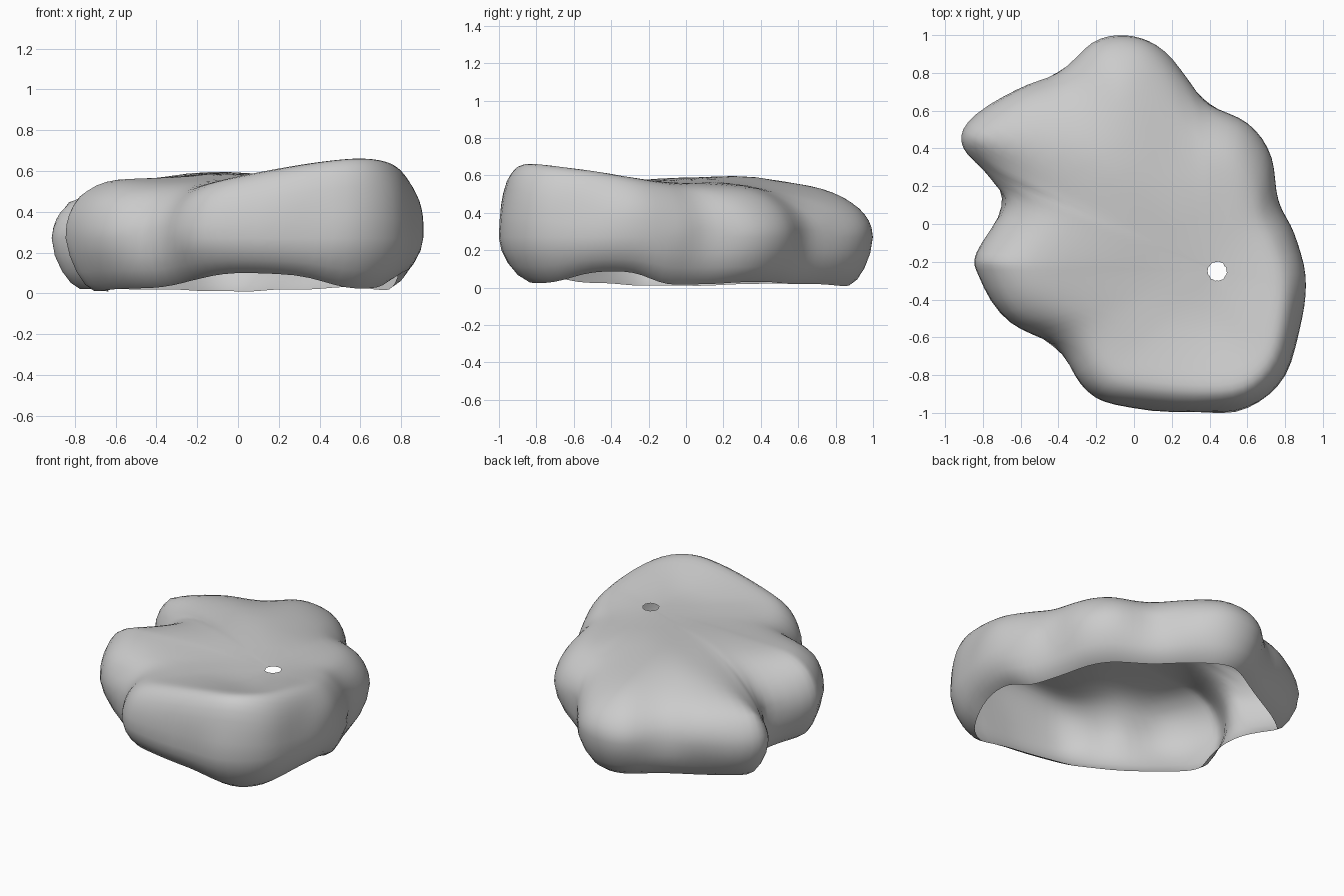
import bpy, bmesh, math
from mathutils import Vector, noise

if "Cube" in bpy.data.objects:
    bpy.data.objects.remove(bpy.data.objects["Cube"])

# Outline, counter-clockwise: x, y, top edge height, bottom edge height
OUTLINE = [
    (.91, -.27, .59, .08), (.85, -.05, .56, .02), (.77, .12, .55, .02), (.73, .35, .54, .03),
    (.60, .53, .54, .03), (.40, .64, .52, .02), (.28, .78, .53, .02), (.12, .95, .53, .01),
    (-.04, 1.0, .53, .01), (-.22, .96, .53, .01), (-.40, .79, .55, .02), (-.62, .71, .56, .02),
    (-.88, .54, .55, .02), (-.91, .40, .54, .02), (-.76, .25, .53, .02), (-.68, .10, .54, .01),
    (-.84, -.15, .58, .01), (-.82, -.28, .59, .01), (-.66, -.52, .56, .02), (-.42, -.64, .50, .03),
    (-.28, -.85, .53, .07), (-.10, -.96, .57, .10), (.30, -1.0, .64, .09), (.60, -.97, .675, .03),
    (.80, -.80, .66, .03), (.89, -.50, .63, .08)]
STEPS = 4
BELLY = .27                      # height of the widest ring
HOLE = Vector((.44, -.25))


def resample(pts):
    """Closed Catmull-Rom curve through the points."""
    out, n = [], len(pts)
    for i in range(n):
        p0, p1, p2, p3 = (Vector(pts[(i + k) % n]) for k in (-1, 0, 1, 2))
        for s in range(STEPS):
            t = s / STEPS
            out.append(.5 * (2 * p1 + (p2 - p0) * t + (2 * p0 - 5 * p1 + 4 * p2 - p3) * t * t
                             + (3 * p1 - p0 - 3 * p2 + p3) * t ** 3))
    return out


def inset(ring, dist):
    """Move a 2D ring inwards and relax it."""
    n = len(ring)
    res = []
    for i, p in enumerate(ring):
        d = (ring[(i + 1) % n] - ring[i - 1]).normalized()
        res.append(p + Vector((-d.y, d.x)) * dist)
    for _ in range(4):
        res = [res[i] * .5 + (res[i - 1] + res[(i + 1) % n]) * .25 for i in range(n)]
    return res


curve = resample(OUTLINE)
N = len(curve)
base = [Vector((p[0], p[1])) for p in curve]
top = [p[2] for p in curve]
bottom = [max(0, p[3]) for p in curve]
# steep shoulder at front right, soft at back and left
soft = [max(.4, min(1.45, 1 + .45 * (p.y - .6 * p.x))) for p in base]


def edge_distance(q):
    """Distance from a point to the outline."""
    best = 9
    for i, a in enumerate(base):
        ab = base[(i + 1) % N] - a
        t = max(0, min(1, (q - a).dot(ab) / ab.length_squared))
        best = min(best, (a + ab * t - q).length)
    return best


def top_height(q):
    """Rounded shoulder near the outline, gently uneven plateau inside."""
    d = edge_distance(q)
    w = [1 / ((p - q).length_squared + .0005) ** 1.5 for p in base]
    total = sum(w)
    rim = sum(a * b for a, b in zip(w, top)) / total
    m = sum(a * b for a, b in zip(w, soft)) / total
    t = max(0, min(1, (d - .15) / .45))
    t = t * t * (3 - 2 * t)
    bump = .04 * math.exp(-((q.x + .2) ** 2 + (q.y - .25) ** 2) / .2)
    plateau = rim + (.565 + bump - rim) * t
    u = min(1, d / (.26 * m))
    return BELLY + (plateau - BELLY) * math.sqrt(1 - (1 - u) ** 2)


# undercut wall from the open bottom rim up to the belly
rings = [[(p.x, p.y, BELLY) for p in base]]
ring, last = base, 0
for f, d in ((.66, .008), (.35, .035), (.12, .07), (0, .11)):
    ring = inset(ring, d - last)
    last = d
    rings.insert(0, [(p.x, p.y, b + (BELLY - b) * f) for p, b in zip(ring, bottom)])
first_top = len(rings)

# shoulder and top surface, running in to the small hole
for s in (.006, .018, .035, .06, .09, .125, .165, .21, .26, .32, .4, .5, .6, .7, .8, .9, 1):
    row = []
    for p in base:
        d = (p - HOLE).normalized()
        r = .05 + .006 * noise.noise(Vector((d.x * 3, d.y * 3, 0)))
        q = p.lerp(HOLE + d * r, s)
        row.append((q.x, q.y, top_height(q)))
    rings.append(row)

bm = bmesh.new()
grid = [[bm.verts.new(c) for c in row] for row in rings]
for a, b in zip(grid, grid[1:]):
    for i in range(N):
        j = (i + 1) % N
        bm.faces.new((a[i], a[j], b[j], b[i]))

# soften creases on the top surface
inner = [v for row in grid[first_top + 4:-1] for v in row]
for _ in range(4):
    bmesh.ops.smooth_vert(bm, verts=inner, factor=.5, use_axis_z=True)

# gentle natural lumps
bm.normal_update()
for v in bm.verts:
    side = 1 - abs(v.normal.z)
    v.co += v.normal * noise.noise(v.co * 3.5) * (.004 + .012 * side)
    v.co.z = max(v.co.z, 0)

mesh = bpy.data.meshes.new("rock_shell")
bm.to_mesh(mesh)
bm.free()
rock = bpy.data.objects.new("rock_shell", mesh)
bpy.context.collection.objects.link(rock)
for poly in mesh.polygons:
    poly.use_smooth = True
